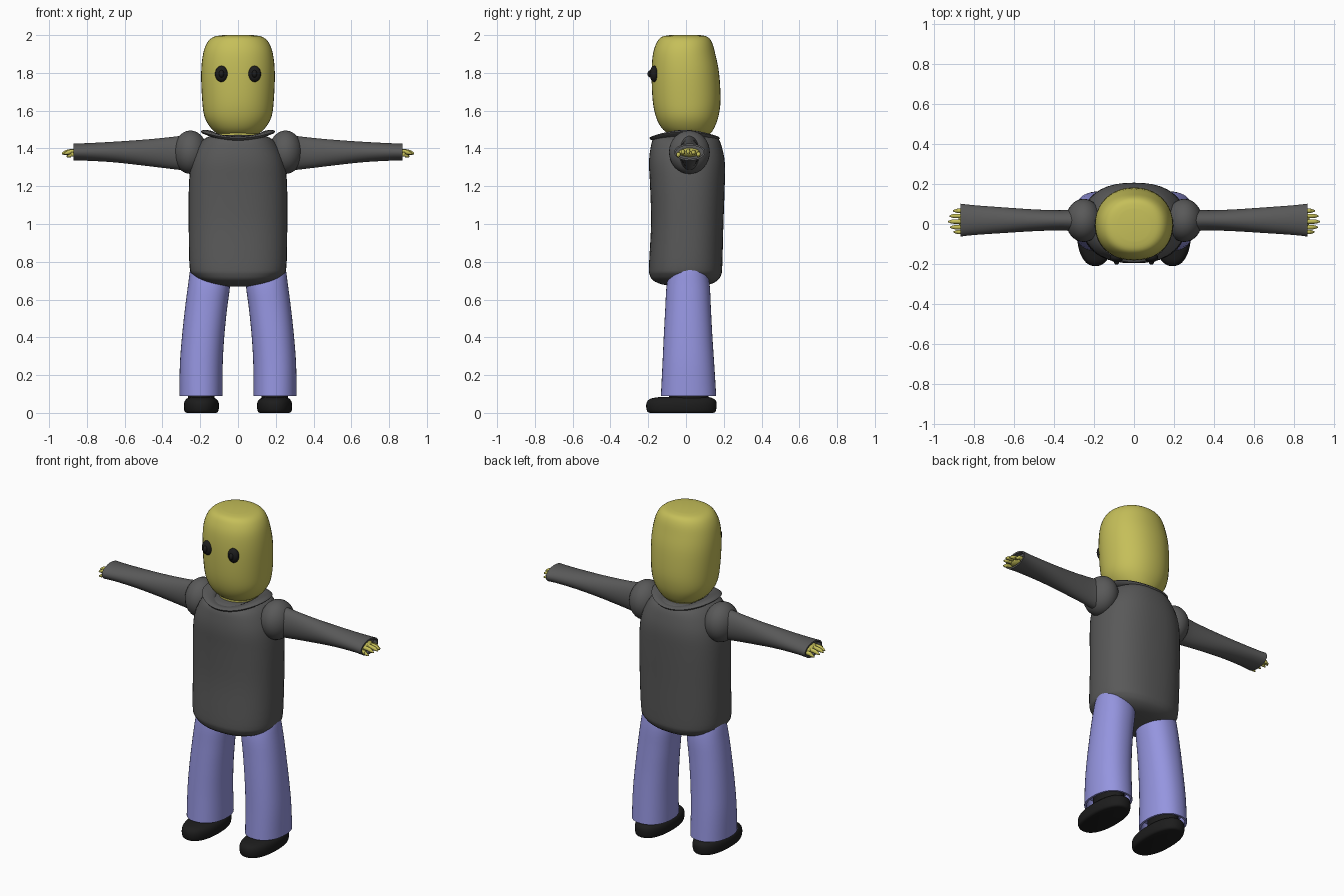
import bpy, bmesh, math
from mathutils import Vector

if "Cube" in bpy.data.objects:
    bpy.data.objects.remove(bpy.data.objects["Cube"])


def material(name, rgb):
    m = bpy.data.materials.new(name)
    m.diffuse_color = (*rgb, 1)
    m.use_nodes = True
    m.node_tree.nodes["Principled BSDF"].inputs["Base Color"].default_value = m.diffuse_color
    return m


YELLOW = material("mustard skin", (0.56, 0.52, 0.10))
GREY = material("grey sweater", (0.10, 0.10, 0.10))
BLUE = material("lavender trousers", (0.30, 0.30, 0.74))
BLACK = material("black", (0.012, 0.012, 0.012))


def finish(name, bm, mat, angle=50):
    bmesh.ops.recalc_face_normals(bm, faces=bm.faces)
    me = bpy.data.meshes.new(name)
    bm.to_mesh(me)
    bm.free()
    ob = bpy.data.objects.new(name, me)
    bpy.context.collection.objects.link(ob)
    me.materials.append(mat)
    bpy.ops.object.select_all(action='DESELECT')
    ob.select_set(True)
    bpy.context.view_layer.objects.active = ob
    bpy.ops.object.shade_smooth_by_angle(angle=math.radians(angle))
    return ob


def smooth_rows(rows, steps):
    """Catmull-Rom interpolation between section rows."""
    out = []
    for i in range(len(rows) - 1):
        p = [rows[max(0, min(len(rows) - 1, i + k))] for k in (-1, 0, 1, 2)]
        for s in range(steps):
            t = s / steps
            out.append([0.5 * (2 * b + (c - a) * t + (2 * a - 5 * b + 4 * c - d) * t * t
                               + (3 * b - a - 3 * c + d) * t ** 3) for a, b, c, d in zip(*p)])
    return out + [list(rows[-1])]


def loft(name, rows, mat, axis='z', power=2.0, seg=40, steps=4, hem=0.0, angle=50):
    """Rows are (position, u min, u max, v min, v max); hem > 0 hollows the last end."""
    rows = smooth_rows(rows, steps)
    if hem:
        p, a, b, c, d = rows[-1]
        back = rows[-3][0]
        rows.append([p, a + hem, b - hem, c + hem, d - hem])
        rows.append([back, a + hem, b - hem, c + hem, d - hem])
    bm = bmesh.new()
    rings = []
    for p, a, b, c, d in rows:
        ring = []
        for k in range(seg):
            t = 2 * math.pi * k / seg
            cu, sv = math.cos(t), math.sin(t)
            u = (a + b) / 2 + (b - a) / 2 * math.copysign(abs(cu) ** (2 / power), cu)
            v = (c + d) / 2 + (d - c) / 2 * math.copysign(abs(sv) ** (2 / power), sv)
            ring.append(bm.verts.new((u, v, p) if axis == 'z' else (p, u, v)))
        rings.append(ring)
    for r, q in zip(rings, rings[1:]):
        for k in range(seg):
            n = (k + 1) % seg
            bm.faces.new((r[k], r[n], q[n], q[k]))
    bm.faces.new(rings[0])
    bm.faces.new(rings[-1])
    return finish(name, bm, mat, angle)


def ellipsoid(name, centre, radii, mat, seg=32):
    bm = bmesh.new()
    bmesh.ops.create_uvsphere(bm, u_segments=seg, v_segments=seg // 2, radius=1)
    for v in bm.verts:
        v.co = Vector(centre) + Vector(a * b for a, b in zip(v.co, radii))
    return finish(name, bm, mat)


# Head and neck
loft("head", [(1.465, -.07, .07, -.06, .09), (1.475, -.105, .105, -.09, .125),
              (1.51, -.145, .145, -.13, .15), (1.57, -.178, .178, -.16, .172),
              (1.66, -.19, .19, -.177, .183), (1.80, -.195, .195, -.182, .175),
              (1.90, -.185, .185, -.175, .155), (1.96, -.163, .163, -.155, .138),
              (1.99, -.13, .13, -.13, .115), (2.0, -.08, .08, -.085, .075)],
     YELLOW, power=2.15)
loft("neck", [(1.40, -.11, .11, -.10, .12), (1.50, -.11, .11, -.10, .12)], YELLOW)

# Eyes with a small raised pupil
for s, side in ((-1, "left"), (1, "right")):
    x = 0.0875 * s
    ellipsoid(side + "_eye", (x, -.168, 1.795), (.034, .024, .043), BLACK, 24)
    ellipsoid(side + "_pupil", (x, -.187, 1.795), (.014, .017, .020), BLACK, 16)

# Sweater body
loft("sweater_body", [(.67, -.07, .07, -.06, .06), (.68, -.14, .14, -.125, .125),
                      (.70, -.20, .20, -.172, .165), (.73, -.24, .24, -.192, .186),
                      (.78, -.257, .257, -.196, .192), (1.0, -.261, .261, -.185, .198),
                      (1.2, -.26, .26, -.19, .205), (1.32, -.248, .248, -.196, .206),
                      (1.40, -.218, .218, -.188, .192), (1.45, -.18, .18, -.172, .172),
                      (1.47, -.13, .13, -.13, .14)], GREY, power=2.4)

# Collar: a flattened ring that rises at the shoulders
bm = bmesh.new()
N, M = 48, 10
grid = []
for i in range(N):
    t = 2 * math.pi * i / N
    lift = 1.449 + .034 * math.cos(t) ** 2
    ring = []
    for j in range(M):
        f = 2 * math.pi * j / M
        r = .040 * math.cos(f)
        ring.append(bm.verts.new(((.157 + r) * math.cos(t), -.007 + (.147 + r) * math.sin(t),
                                  lift + .014 * math.sin(f) + .15 * r)))
    grid.append(ring)
for i in range(N):
    for j in range(M):
        a, b = grid[i], grid[(i + 1) % N]
        bm.faces.new((a[j], b[j], b[(j + 1) % M], a[(j + 1) % M]))
finish("collar", bm, GREY, 80)

for s, side in ((-1, "left"), (1, "right")):
    # Shoulder and open sleeve
    ellipsoid(side + "_shoulder", (.252 * s, .018, 1.380), (.090, .108, .115), GREY)
    loft(side + "_sleeve", [(.25 * s, -.05, .085, 1.28, 1.475), (.34 * s, -.033, .07, 1.29, 1.462),
                            (.48 * s, -.035, .072, 1.307, 1.448), (.65 * s, -.045, .083, 1.326, 1.436),
                            (.80 * s, -.055, .094, 1.335, 1.428), (.87 * s, -.063, .102, 1.335, 1.426)],
         GREY, axis='x', seg=32, hem=.010)
    # Hand inside the cuff, with fingers and thumb
    ellipsoid(side + "_palm", (.835 * s, .018, 1.379), (.045, .058, .024), YELLOW, 20)
    for i, (y, tip, z) in enumerate(((-.040, .905, 1.368), (-.016, .922, 1.382), (.012, .932, 1.384),
                                     (.040, .925, 1.380), (.066, .908, 1.370))):
        loft(f"{side}_finger_{i + 1}",
             [(.84 * s, y - .011, y + .011, z - .011, z + .013),
              (.88 * s, y - .011, y + .011, z - .011, z + .013),
              ((tip - .02) * s, y - .010, y + .010, z - .015, z + .007),
              (tip * s, y - .003, y + .003, z - .015, z - .007)],
             YELLOW, axis='x', seg=12, steps=3)

    # Trouser leg
    def mirror(a, b):
        return (a, b) if s > 0 else (-b, -a)
    leg = [(.83, .06, .22, -.05, .07), (.77, .05, .250, -.08, .105), (.68, .042, .264, -.102, .125),
           (.55, .058, .281, -.11, .132), (.40, .073, .297, -.118, .14),
           (.25, .081, .308, -.125, .15), (.09, .082, .310, -.133, .160)]
    loft(side + "_trouser_leg", [(z, *mirror(a, b), c, d) for z, a, b, c, d in leg],
         BLUE, power=2.2, hem=.012)

    # Shoe and ankle
    shoe = [(0.0, .115, .272, -.19, .145), (.008, .105, .283, -.205, .157), (.035, .10, .287, -.211, .162),
            (.06, .104, .283, -.206, .16), (.076, .118, .270, -.185, .145), (.084, .14, .25, -.14, .12)]
    loft(side + "_shoe", [(z, *mirror(a, b), c, d) for z, a, b, c, d in shoe],
         BLACK, power=2.3, steps=3)
    loft(side + "_ankle", [(.06, *mirror(.125, .265), -.09, .12), (.16, *mirror(.125, .265), -.09, .12)],
         BLACK)
